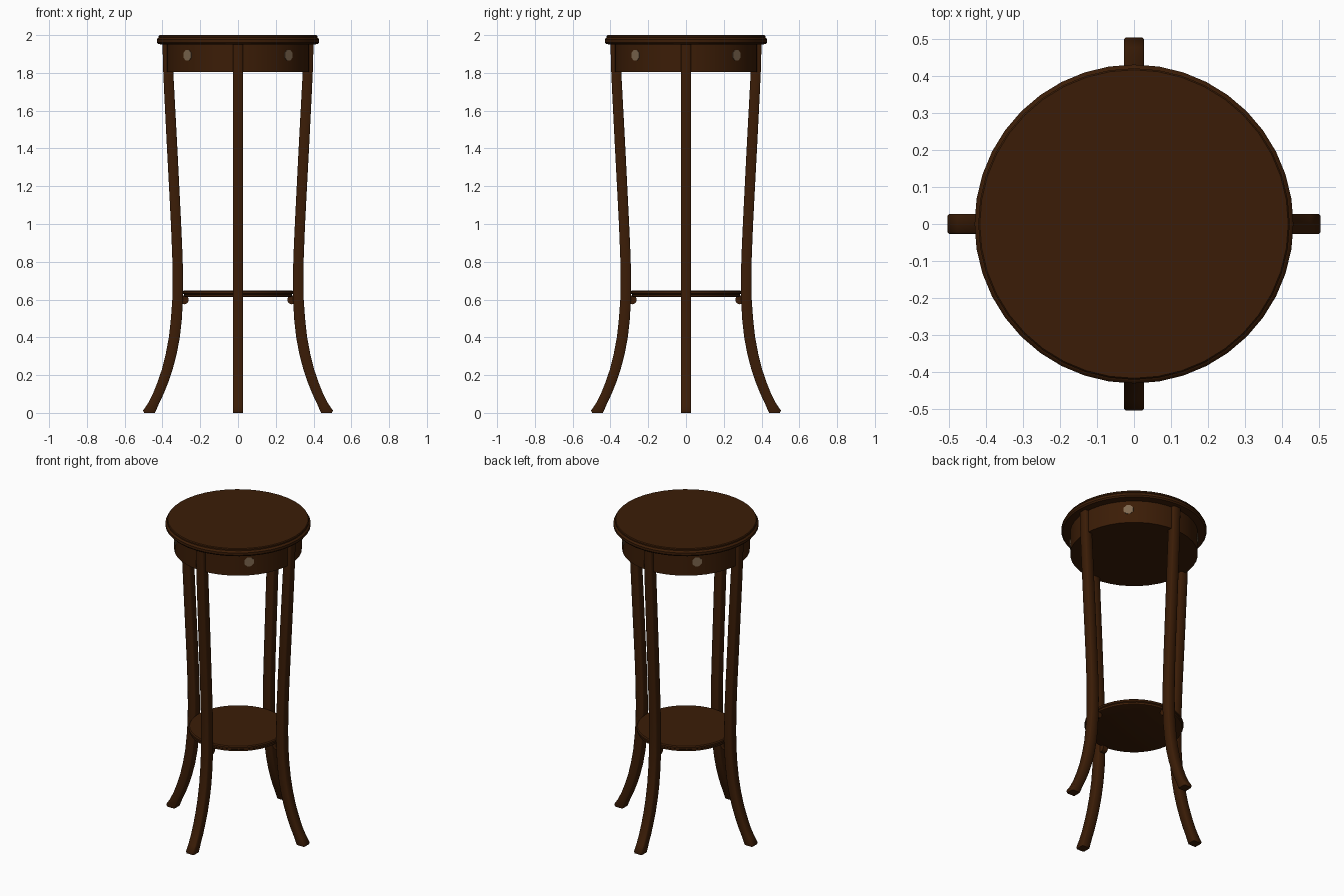
import bpy, bmesh, math
from mathutils import Matrix

if "Cube" in bpy.data.objects:
    bpy.data.objects.remove(bpy.data.objects["Cube"])

def material(name, rgb):
    m = bpy.data.materials.new(name)
    m.diffuse_color = (*rgb, 1)
    m.use_nodes = True
    m.node_tree.nodes["Principled BSDF"].inputs["Base Color"].default_value = m.diffuse_color
    return m

WOOD = material("dark brown wood", (0.044, 0.012, 0.002))
KNOB = material("dull brass", (0.21, 0.14, 0.08))

def finish(bm, name, mat, angle=35):
    bmesh.ops.recalc_face_normals(bm, faces=bm.faces)
    me = bpy.data.meshes.new(name)
    bm.to_mesh(me)
    bm.free()
    me.materials.append(mat)
    ob = bpy.data.objects.new(name, me)
    bpy.context.collection.objects.link(ob)
    bpy.ops.object.select_all(action='DESELECT')
    bpy.context.view_layer.objects.active = ob
    ob.select_set(True)
    bpy.ops.object.shade_smooth_by_angle(angle=math.radians(angle))
    return ob

def lathe(name, profile, mat, steps=40):
    """Turn an (r, z) profile about z; the ends are capped flat."""
    bm = bmesh.new()
    rings = [[bm.verts.new((r * math.cos(a), r * math.sin(a), z))
              for a in (2 * math.pi * i / steps for i in range(steps))]
             for r, z in profile]
    bm.faces.new(rings[0])
    bm.faces.new(rings[-1])
    for lo, hi in zip(rings, rings[1:]):
        for i in range(steps):
            j = (i + 1) % steps
            bm.faces.new((lo[i], lo[j], hi[j], hi[i]))
    return finish(bm, name, mat)

# Round top with a moulded edge
lathe("table_top", [(0.41, 1.951), (0.423, 1.953), (0.43, 1.962), (0.43, 1.977),
                    (0.424, 1.985), (0.42, 1.987), (0.42, 1.995), (0.416, 2.0)], WOOD)

# Apron drum under the top
lathe("apron", [(0.378, 1.805), (0.378, 1.953)], WOOD)

# Lower shelf with a stepped edge
lathe("lower_shelf", [(0.278, 0.613), (0.286, 0.616), (0.287, 0.628),
                      (0.293, 0.632), (0.293, 0.643), (0.287, 0.649)], WOOD)

# Sabre leg outline: (height, inner radius, outer radius)
LEG = [(0.0, 0.44, 0.497), (0.012, 0.434, 0.503), (0.05, 0.418, 0.477), (0.1, 0.394, 0.451),
       (0.16, 0.37, 0.427), (0.23, 0.346, 0.403), (0.31, 0.325, 0.383), (0.4, 0.308, 0.366),
       (0.5, 0.297, 0.355), (0.6, 0.292, 0.348), (0.7, 0.291, 0.347), (0.82, 0.293, 0.348),
       (1.0, 0.301, 0.355), (1.4, 0.321, 0.376), (1.7, 0.337, 0.391),
       (1.81, 0.343, 0.396), (1.957, 0.347, 0.4)]
HALF = 0.0275

def leg(name, angle):
    bm = bmesh.new()
    c = 0.005  # softened corners
    rings = []
    for z, ri, ro in LEG:
        pts = [(ri + c, -HALF), (ro - c, -HALF), (ro, -HALF + c), (ro, HALF - c),
               (ro - c, HALF), (ri + c, HALF), (ri, HALF - c), (ri, -HALF + c)]
        rings.append([bm.verts.new((x, y, z)) for x, y in pts])
    for lo, hi in zip(rings, rings[1:]):
        for i in range(8):
            j = (i + 1) % 8
            bm.faces.new((lo[i], lo[j], hi[j], hi[i]))
    bm.faces.new(rings[0])
    bm.faces.new(rings[-1])
    bm.transform(Matrix.Rotation(angle, 4, 'Z'))
    finish(bm, name, WOOD, 50)

def disc(name, mat, angle, place, radius, depth, sides):
    bm = bmesh.new()
    bmesh.ops.create_cone(bm, cap_ends=True, segments=sides, radius1=radius, radius2=radius,
                          depth=depth, matrix=Matrix.Rotation(angle, 4, 'Z') @ place)
    finish(bm, name, mat)

# Pegs lie along the shelf rim; knobs are flat eight-sided discs facing outwards
PEG = Matrix.Translation((0.285, 0, 0.599)) @ Matrix.Rotation(math.pi / 2, 4, 'X')
PLATE = (Matrix.Translation((0.373, 0, 1.893)) @ Matrix.Rotation(math.pi / 2, 4, 'Y')
         @ Matrix.Rotation(math.pi / 8, 4, 'Z'))

# Four legs with shelf pegs, and a knob on the apron between each pair
for i, side in enumerate(("right", "back", "left", "front")):
    a = i * math.pi / 2
    leg(side + "_leg", a)
    disc(side + "_shelf_peg", WOOD, a, PEG, 0.024, 0.034, 16)
    disc("apron_knob_%d" % (i + 1), KNOB, a + math.pi / 4, PLATE, 0.031, 0.014, 8)
